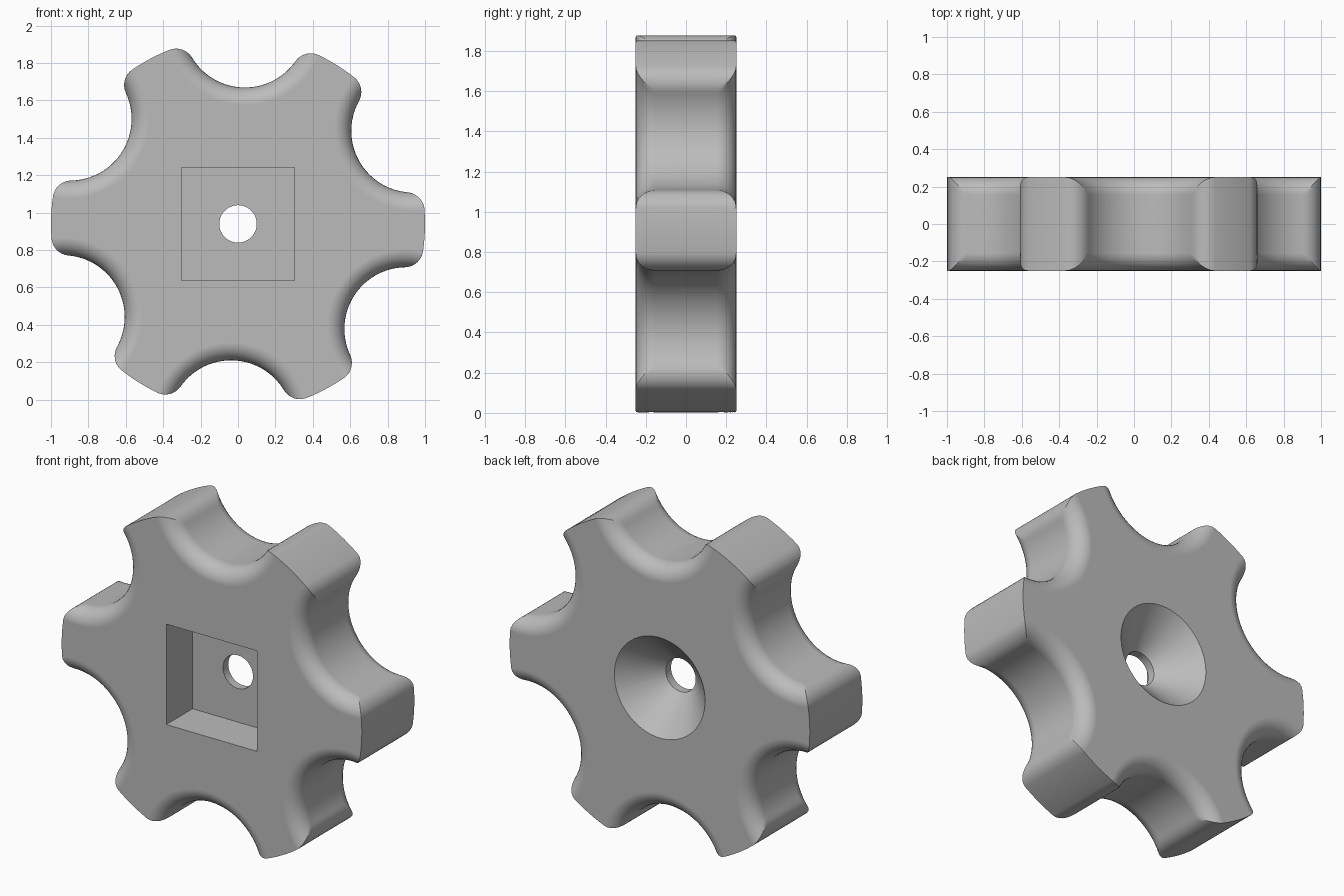
import bpy, bmesh
from math import sin, cos, pi, radians, acos, atan2, sqrt
from mathutils import Vector, Matrix

if "Cube" in bpy.data.objects:
    bpy.data.objects.remove(bpy.data.objects["Cube"], do_unlink=True)

RIM, HALF, CENTRE_Z = 1.0, 0.25, 0.94     # knob radius, half thickness, hub height
SCALLOP, DIST = 0.33, 1.06                # finger scallop radius and distance from hub
CORNER, ROLL = 0.1, 0.095                 # lobe corner radius and rolled edge radius
TILT = radians(28)

grey = bpy.data.materials.new("plain_grey")
grey.use_nodes = True
colour = (0.5, 0.5, 0.5, 1)
grey.diffuse_color = colour
grey.node_tree.nodes["Principled BSDF"].inputs["Base Color"].default_value = colour


def polar(r, a):
    return Vector((r * cos(a), r * sin(a)))


def arc(c, r, a, b, n):
    return [c + polar(r, a + (b - a) * i / n) for i in range(n + 1)]


def half_sector(grow):
    """Outline from scallop middle to lobe middle, scallop widened by grow."""
    c = Vector((DIST, 0))
    k = RIM - CORNER
    turn = acos((k * k + DIST ** 2 - (SCALLOP + CORNER) ** 2) / (2 * k * DIST))
    p = polar(k, turn)
    gap, r = SCALLOP + CORNER, SCALLOP + grow
    to_p = p - c
    base = atan2(to_p.y, to_p.x)
    # where the widened scallop meets the lobe corner
    swing = acos(min(1, (gap ** 2 + r * r - CORNER ** 2) / (2 * gap * r)))
    end = base - swing
    meet = c + polar(r, end)
    start = atan2(meet.y - p.y, meet.x - p.x)
    pts = arc(c, r, pi, end, 18)
    pts += arc(p, CORNER, start, turn, 8)[1:]
    pts += arc(Vector((0, 0)), RIM, turn, pi / 6, 3)[1:]
    return pts


def outline(grow):
    half = half_sector(grow)
    sector = [Vector((v.x, -v.y)) for v in reversed(half[1:])] + half[:-1]
    return [Matrix.Rotation(TILT + i * pi / 3, 2) @ v for i in range(6) for v in sector]


def finish(bm, name):
    bmesh.ops.recalc_face_normals(bm, faces=bm.faces)
    mesh = bpy.data.meshes.new(name)
    bm.to_mesh(mesh)
    bm.free()
    ob = bpy.data.objects.new(name, mesh)
    bpy.context.collection.objects.link(ob)
    mesh.materials.append(grey)
    return ob


# Lobed body, stacked outlines with rolled scallop edges on both faces
steps = [i * pi / 16 for i in range(9)]
layers = [(HALF - ROLL + ROLL * sin(a), ROLL * (1 - cos(a))) for a in steps]
layers = [(-y, g) for y, g in reversed(layers)] + layers
bm = bmesh.new()
rings = [[bm.verts.new((v.x, y, v.y + CENTRE_Z)) for v in outline(g)] for y, g in layers]
for low, high in zip(rings, rings[1:]):
    for i in range(len(low)):
        bm.faces.new((low[i - 1], low[i], high[i], high[i - 1]))
bm.faces.new(rings[0])
bm.faces.new(rings[-1])
bmesh.ops.remove_doubles(bm, verts=bm.verts, dist=0.0005)
knob = finish(bm, "lobed_knob")

# Square pocket in the front
bm = bmesh.new()
bmesh.ops.create_cube(bm, size=1, matrix=Matrix.Translation((0, -0.2, CENTRE_Z))
                      @ Matrix.Diagonal((0.605, 0.4, 0.605, 1)))
pocket = finish(bm, "pocket_cutter")

# Bolt hole with a conical countersink in the back
bm = bmesh.new()
profile = [(0, -0.1), (0.1, -0.1), (0.1, 0.05), (0.363, 0.31), (0, 0.31)]
verts = [bm.verts.new((r, y, 0)) for r, y in profile]
edges = [bm.edges.new(pair) for pair in zip(verts, verts[1:])]
bmesh.ops.spin(bm, geom=verts + edges, cent=(0, 0, 0), axis=(0, 1, 0),
               angle=2 * pi, steps=64)
bmesh.ops.remove_doubles(bm, verts=bm.verts, dist=0.0005)
bmesh.ops.translate(bm, verts=bm.verts, vec=(0, 0, CENTRE_Z))
countersink = finish(bm, "countersink_cutter")

bpy.ops.object.select_all(action='DESELECT')
knob.select_set(True)
bpy.context.view_layer.objects.active = knob
for cutter in (pocket, countersink):
    cut = knob.modifiers.new("cut", 'BOOLEAN')
    cut.operation, cut.solver, cut.object = 'DIFFERENCE', 'EXACT', cutter
    bpy.ops.object.modifier_apply(modifier=cut.name)
    bpy.data.objects.remove(cutter, do_unlink=True)

bpy.ops.object.shade_smooth_by_angle(angle=radians(30))
shading = knob.modifiers.new("even_shading", 'WEIGHTED_NORMAL')
shading.keep_sharp = True
